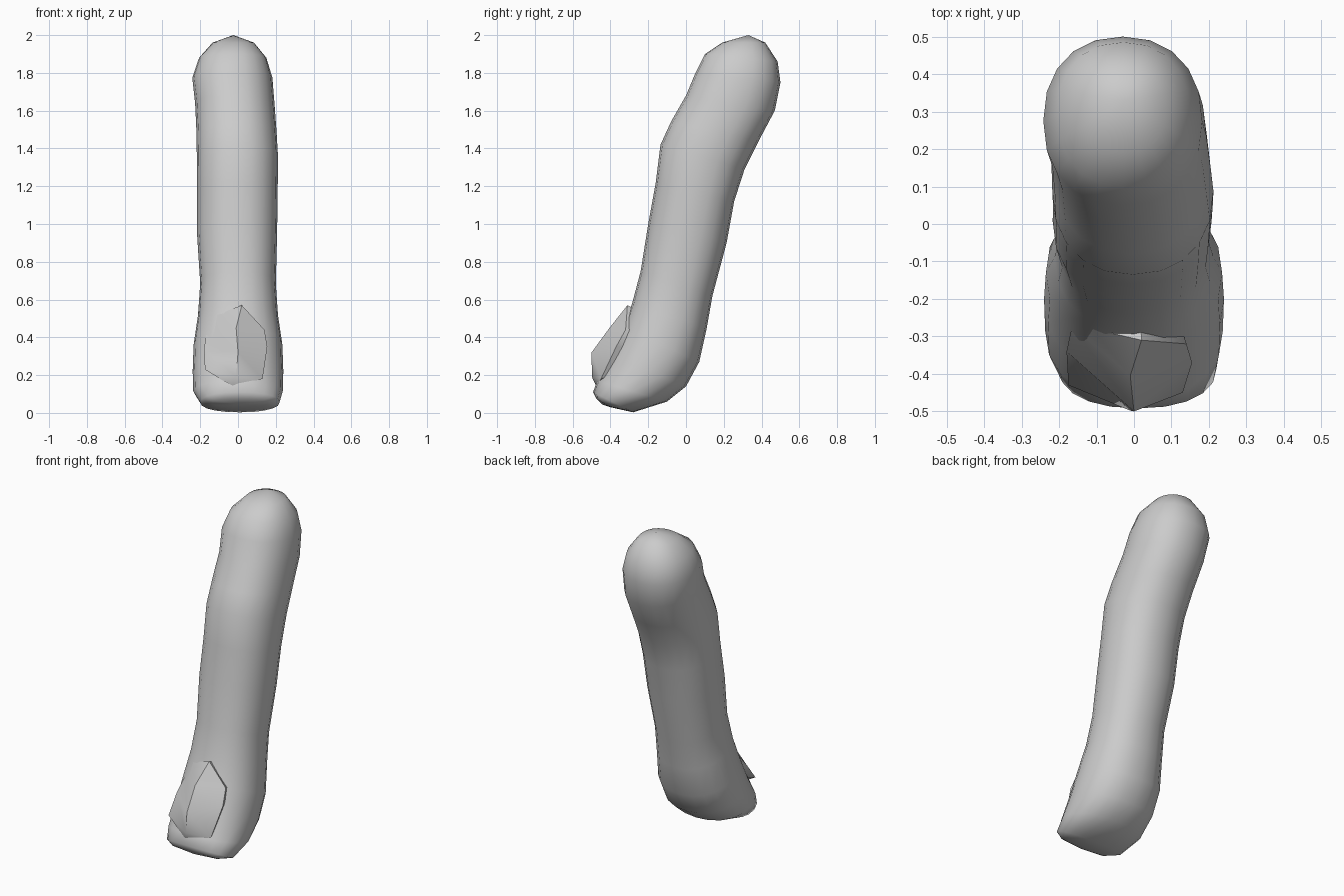
import bpy, bmesh
from math import sin, cos, pi, copysign

if "Cube" in bpy.data.objects:
    bpy.data.objects.remove(bpy.data.objects["Cube"])

SEG = 20


def finish(bm, name):
    bmesh.ops.recalc_face_normals(bm, faces=bm.faces)
    me = bpy.data.meshes.new(name)
    bm.to_mesh(me)
    bm.free()
    me.shade_smooth()
    ob = bpy.data.objects.new(name, me)
    bpy.context.collection.objects.link(ob)
    return ob


def power(v, e):
    return copysign(abs(v) ** e, v)


# finger: slanted cross-sections (front y, front z, back y, back z, half width, centre x)
sections = [
    (-.475, .075, -.40, .03, .15, .01),
    (-.492, .11, -.28, .003, .21, .01),
    (-.47, .17, -.10, .06, .237, 0),
    (-.40, .30, 0, .14, .24, 0),
    (-.33, .45, .07, .27, .235, 0),
    (-.285, .58, .11, .45, .212, 0),
    (-.24, .75, .14, .62, .20, 0),
    (-.20, 1.0, .215, .90, .212, -.005),
    (-.16, 1.22, .255, 1.12, .213, -.003),
    (-.135, 1.42, .31, 1.29, .215, -.003),
    (-.08, 1.54, .385, 1.44, .212, -.008),
    (0, 1.68, .47, 1.60, .21, -.017),
    (.05, 1.80, .50, 1.75, .212, -.03),
    (.10, 1.90, .485, 1.86, .178, -.028),
    (.19, 1.96, .42, 1.96, .11, -.025),
]
bm = bmesh.new()
rings = []
for fy, fz, by, bz, hw, cx in sections:
    ring = []
    for i in range(SEG):
        a = 2 * pi * i / SEG
        s, c = power(sin(a), .9), power(cos(a), .9)
        ring.append(bm.verts.new((cx + hw * s,
                                  (fy + by) / 2 + (fy - by) / 2 * c,
                                  (fz + bz) / 2 + (fz - bz) / 2 * c)))
    rings.append(ring)
for lo, hi in zip(rings, rings[1:]):
    for i in range(SEG):
        j = (i + 1) % SEG
        bm.faces.new((lo[i], lo[j], hi[j], hi[i]))
for ring, tip in ((rings[0], (.01, -.445, .045)), (rings[-1], (-.025, .33, 2.0))):
    p = bm.verts.new(tip)
    for i in range(SEG):
        bm.faces.new((ring[i], ring[(i + 1) % SEG], p))
finish(bm, "finger")

# nail: faceted plate, rim sunk into the fingertip
rim = [(.02, -.31, .57), (-.11, -.28, .52), (-.165, -.27, .43), (-.18, -.34, .34),
       (-.175, -.43, .23), (-.03, -.475, .14), (.13, -.45, .18), (.155, -.37, .35),
       (.14, -.32, .44)]
bm = bmesh.new()
outer = [bm.verts.new(p) for p in rim]
upper = bm.verts.new((-.01, -.405, .45))
crown = bm.verts.new((0, -.50, .32))
lower = bm.verts.new((-.01, -.498, .19))
o = outer
for f in ((o[0], o[1], upper), (o[1], o[2], upper), (o[2], o[3], crown, upper),
          (o[3], o[4], lower, crown), (o[4], o[5], lower), (o[5], o[6], lower),
          (o[6], o[7], crown, lower), (o[7], o[8], upper, crown), (o[8], o[0], upper)):
    bm.faces.new(f)
inner = [bm.verts.new((x * .8, y + .09, .35 + (z - .35) * .8)) for x, y, z in rim]
n = len(rim)
for i in range(n):
    j = (i + 1) % n
    bm.faces.new((outer[i], outer[j], inner[j], inner[i]))
bm.faces.new(inner)
nail = finish(bm, "nail")
bpy.context.view_layer.objects.active = nail
nail.select_set(True)
bpy.ops.object.shade_smooth_by_angle(angle=pi / 4)
